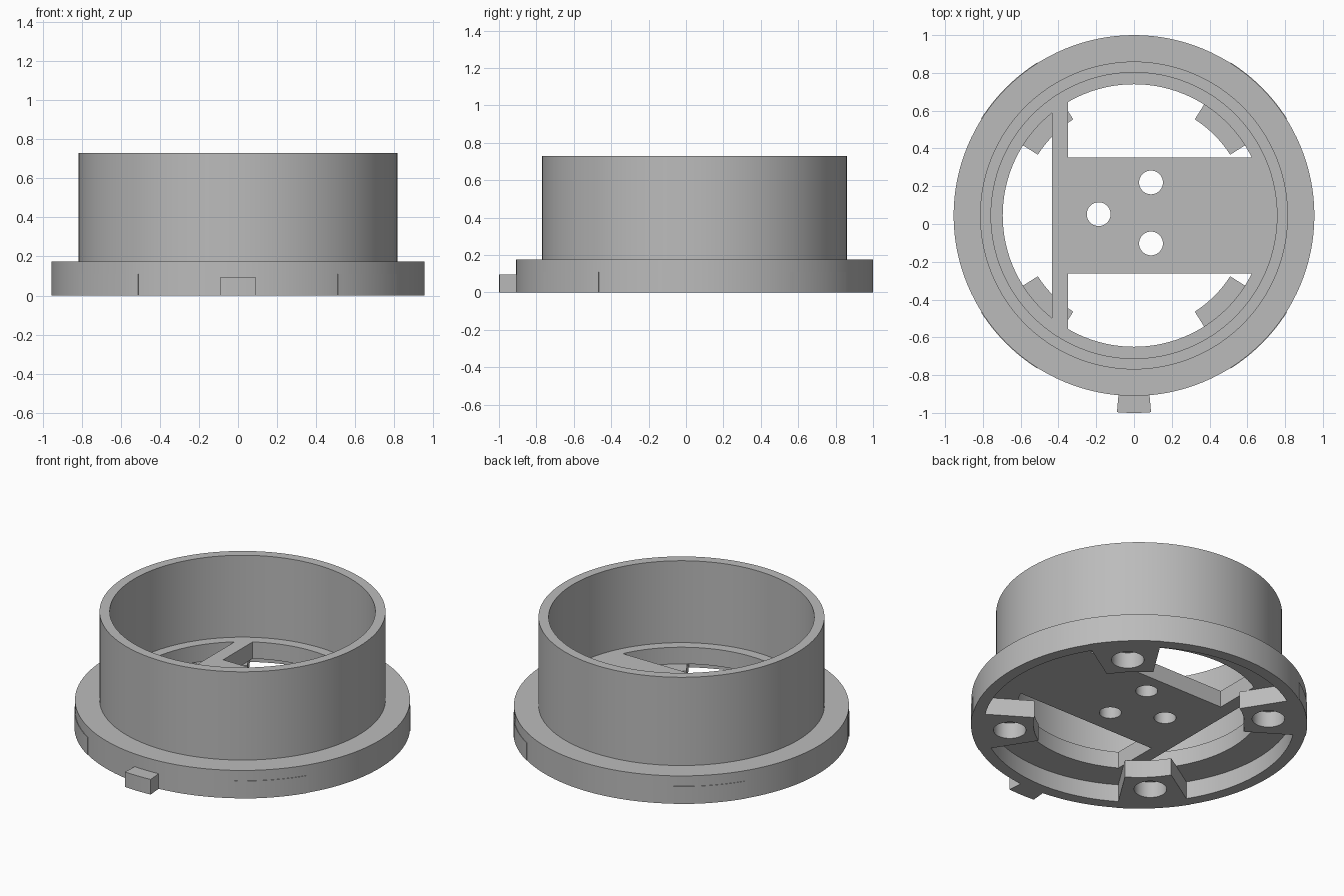
import bpy, bmesh
from math import sin, cos, pi, radians, acos, asin
from mathutils import Vector

CY = 0.045            # ring axis lies behind the origin because of the front tab
SEG = 128
FLANGE_R, OPEN_R = 0.955, 0.695
FLOOR_Z0, FLOOR_Z1 = 0.11, 0.215

default = bpy.data.objects.get("Cube")
if default:
    bpy.data.objects.remove(default, do_unlink=True)

grey = bpy.data.materials.new("plain grey")
grey.use_nodes = True
COLOR = (0.5, 0.5, 0.5, 1)
grey.diffuse_color = COLOR
grey.node_tree.nodes["Principled BSDF"].inputs["Base Color"].default_value = COLOR


def finish(name, bm):
    bmesh.ops.recalc_face_normals(bm, faces=bm.faces)
    mesh = bpy.data.meshes.new(name)
    bm.to_mesh(mesh)
    bm.free()
    mesh.materials.append(grey)
    obj = bpy.data.objects.new(name, mesh)
    bpy.context.collection.objects.link(obj)
    return obj


def smooth(obj):
    bpy.ops.object.select_all(action='DESELECT')
    obj.select_set(True)
    bpy.context.view_layer.objects.active = obj
    bpy.ops.object.shade_smooth_by_angle(angle=radians(30))


def arc(r, a0, a1, n=12):
    return [(r * cos(a0 + (a1 - a0) * i / n), r * sin(a0 + (a1 - a0) * i / n))
            for i in range(n + 1)]


def slab(name, outline, z0, z1):
    bm = bmesh.new()
    face = bm.faces.new([bm.verts.new((x, y + CY, z0)) for x, y in outline])
    ext = bmesh.ops.extrude_face_region(bm, geom=[face])
    top = [v for v in ext["geom"] if isinstance(v, bmesh.types.BMVert)]
    bmesh.ops.translate(bm, verts=top, vec=(0, 0, z1 - z0))
    return finish(name, bm)


def sector(name, r0, r1, mid, half, z0, z1):
    return slab(name, arc(r0, mid - half, mid + half) + arc(r1, mid + half, mid - half), z0, z1)


def drill(obj, x, y, r, z0, z1):
    cutter = slab("hole_cutter", arc(r, 0, 2 * pi, 40)[:-1], z0, z1)
    cutter.location = (x, y, 0)
    cutter.hide_render = True
    mod = obj.modifiers.new("hole", 'BOOLEAN')
    mod.operation, mod.solver, mod.object = 'DIFFERENCE', 'EXACT', cutter
    bpy.context.view_layer.objects.active = obj
    bpy.ops.object.modifier_apply(modifier=mod.name)
    bpy.data.objects.remove(cutter, do_unlink=True)


# Flange, tube wall and inner ledge as one revolved profile
profile = [(0.885, 0), (FLANGE_R, 0), (FLANGE_R, 0.175), (0.815, 0.175), (0.815, 0.73),
           (0.757, 0.73), (0.757, FLOOR_Z1), (OPEN_R, FLOOR_Z1), (OPEN_R, FLOOR_Z0),
           (0.885, FLOOR_Z0)]
bm = bmesh.new()
rings = [[bm.verts.new((r * cos(2 * pi * i / SEG), r * sin(2 * pi * i / SEG) + CY, z))
          for r, z in profile] for i in range(SEG)]
for i, ring in enumerate(rings):
    after = rings[(i + 1) % SEG]
    for j in range(len(profile)):
        k = (j + 1) % len(profile)
        bm.faces.new((ring[j], after[j], after[k], ring[k]))
smooth(finish("flanged_tube", bm))

# T-shaped floor plate spanning the opening, with three holes
BAR_X0, BAR_X1, HALF_W = -0.435, -0.35, 0.307
a_out, a_in, a_end = acos(BAR_X0 / OPEN_R), acos(BAR_X1 / OPEN_R), asin(HALF_W / OPEN_R)
outline = (arc(OPEN_R, a_out, a_in) + [(BAR_X1, HALF_W)] + arc(OPEN_R, a_end, -a_end, 24)
           + [(BAR_X1, -HALF_W)] + arc(OPEN_R, -a_in, -a_out))
plate = slab("floor_plate", outline, FLOOR_Z0, FLOOR_Z1)
for x, y in [(-0.187, 0.007), (0.09, 0.175), (0.09, -0.148)]:
    drill(plate, x, y, 0.063, 0.0, 0.4)
smooth(plate)

# Four underside pads with blind sockets
for i, side in enumerate(("back_left", "back_right", "front_right", "front_left")):
    mid = pi / 4 + i * pi / 2
    pad = sector("pad_" + side, 0.602, 0.958, mid, radians(12.7), 0, FLOOR_Z0)
    drill(pad, 0.74 * cos(mid), 0.74 * sin(mid), 0.093, -0.1, 0.1)
    smooth(pad)

# Locating tab at the front
smooth(sector("front_tab", 0.94, 1.045, -pi / 2, radians(4.95), 0, 0.095))
